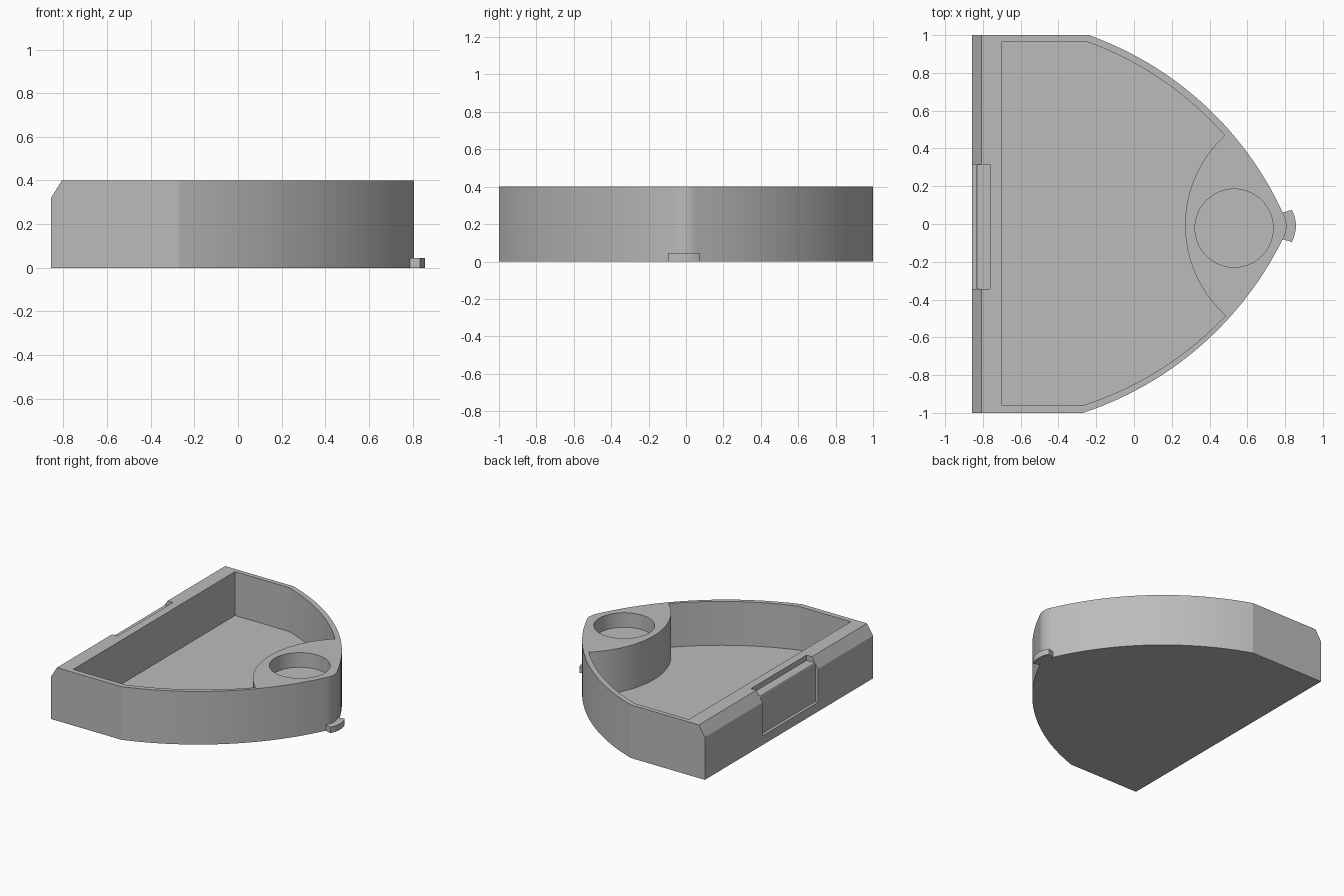
import bpy, bmesh, math
from mathutils import Vector

cube = bpy.data.objects.get("Cube")
if cube:
    bpy.data.objects.remove(cube, do_unlink=True)

grey = bpy.data.materials.new("plain_grey")
grey.use_nodes = True
COLOUR = (0.5, 0.5, 0.5, 1)
grey.diffuse_color = COLOUR
grey.node_tree.nodes["Principled BSDF"].inputs["Base Color"].default_value = COLOUR


def arc(p, q, sag, n=28):
    """Points from p to q on a circle; positive sag bulges to the right of travel."""
    p, q = Vector(p), Vector(q)
    half = (q - p).length / 2
    d = (q - p).normalized()
    right = Vector((d.y, -d.x))
    r = (half * half + sag * sag) / (2 * abs(sag))
    side = math.copysign(1, sag)
    centre = (p + q) / 2 + right * (sag - side * r)
    a = math.asin(half / r)
    return [centre + d * r * math.sin(t) + right * side * r * math.cos(t)
            for t in (a * (2 * i / n - 1) for i in range(n + 1))]


def prism(name, outline, lo, hi, axis="z"):
    """Extrude a closed outline along z, or an x-z outline along y."""
    put = (lambda p, h: (p[0], p[1], h)) if axis == "z" else (lambda p, h: (p[0], h, p[1]))
    bm = bmesh.new()
    face = bm.faces.new([bm.verts.new(put(p, lo)) for p in outline])
    ext = bmesh.ops.extrude_face_region(bm, geom=[face])
    shift = Vector(put((0, 0), hi - lo))
    bmesh.ops.translate(bm, vec=shift, verts=[v for v in ext["geom"] if isinstance(v, bmesh.types.BMVert)])
    bmesh.ops.remove_doubles(bm, verts=bm.verts, dist=1e-5)
    bmesh.ops.recalc_face_normals(bm, faces=bm.faces)
    mesh = bpy.data.meshes.new(name)
    bm.to_mesh(mesh)
    bm.free()
    mesh.materials.append(grey)
    obj = bpy.data.objects.new(name, mesh)
    bpy.context.collection.objects.link(obj)
    return obj


def rect(x0, x1, y0, y1):
    return [(x0, y0), (x1, y0), (x1, y1), (x0, y1)]


def select(obj):
    bpy.ops.object.select_all(action="DESELECT")
    obj.select_set(True)
    bpy.context.view_layer.objects.active = obj


def cut(obj, cutter):
    cutter.hide_render = True
    mod = obj.modifiers.new(cutter.name, "BOOLEAN")
    mod.operation, mod.solver, mod.object = "DIFFERENCE", "EXACT", cutter
    select(obj)
    bpy.ops.object.modifier_apply(modifier=mod.name)
    bpy.data.objects.remove(cutter, do_unlink=True)


def smooth(obj):
    select(obj)
    bpy.ops.object.shade_smooth_by_angle(angle=math.radians(15))


MID = -0.01  # centre line of the nose
TOP, BACK = 0.4, -0.857

# Body: straight back, two bowed sides and a rounded nose
side_low = arc((-0.27, -1), (0.785, MID - 0.075), 0.14)
nose = arc((0.785, MID - 0.075), (0.785, MID + 0.075), 0.022, 10)
side_high = arc((0.785, MID + 0.075), (-0.24, 1), 0.14)
body = prism("tray_body", [(BACK, -1)] + side_low + nose[1:-1] + side_high + [(BACK, 1)], 0, TOP)

# Main compartment, bounded at the nose by the round pedestal
low = arc((-0.27, -0.96), (0.485, -0.485), 0.056)
pedestal = arc((0.485, -0.485), (0.48, 0.468), -0.212, 40)
high = arc((0.48, 0.468), (-0.25, 0.965), 0.056)
cut(body, prism("compartment", [(-0.7, -0.96)] + low + pedestal[1:-1] + high + [(-0.7, 0.965)], 0.07, 0.6))

# Round well in the pedestal
well = [(0.53 + 0.207 * math.cos(a), -0.022 + 0.207 * math.sin(a))
        for a in (math.tau * i / 64 for i in range(64))]
cut(body, prism("well", well, 0.29, 0.6))

# Chamfer along the upper back edge
cut(body, prism("chamfer", [(BACK - 0.05, 0.24), (BACK - 0.05, 0.48), (BACK + 0.1, 0.48)], -1.1, 1.1, "y"))

# Latch recess in the back face, with a shallow step in the rim
cut(body, prism("latch_recess", rect(-1, -0.835, -0.345, 0.315), 0.07, 0.6))
cut(body, prism("rim_step", rect(-0.9, -0.762, -0.345, 0.315), 0.36, 0.6))
smooth(body)

# Small curved tab at the foot of the nose
tab = prism("nose_tab", arc((0.835, MID - 0.085), (0.835, MID + 0.085), 0.022, 12)
            + arc((0.785, MID + 0.07), (0.785, MID - 0.07), -0.018, 12), 0, 0.045)
smooth(tab)
